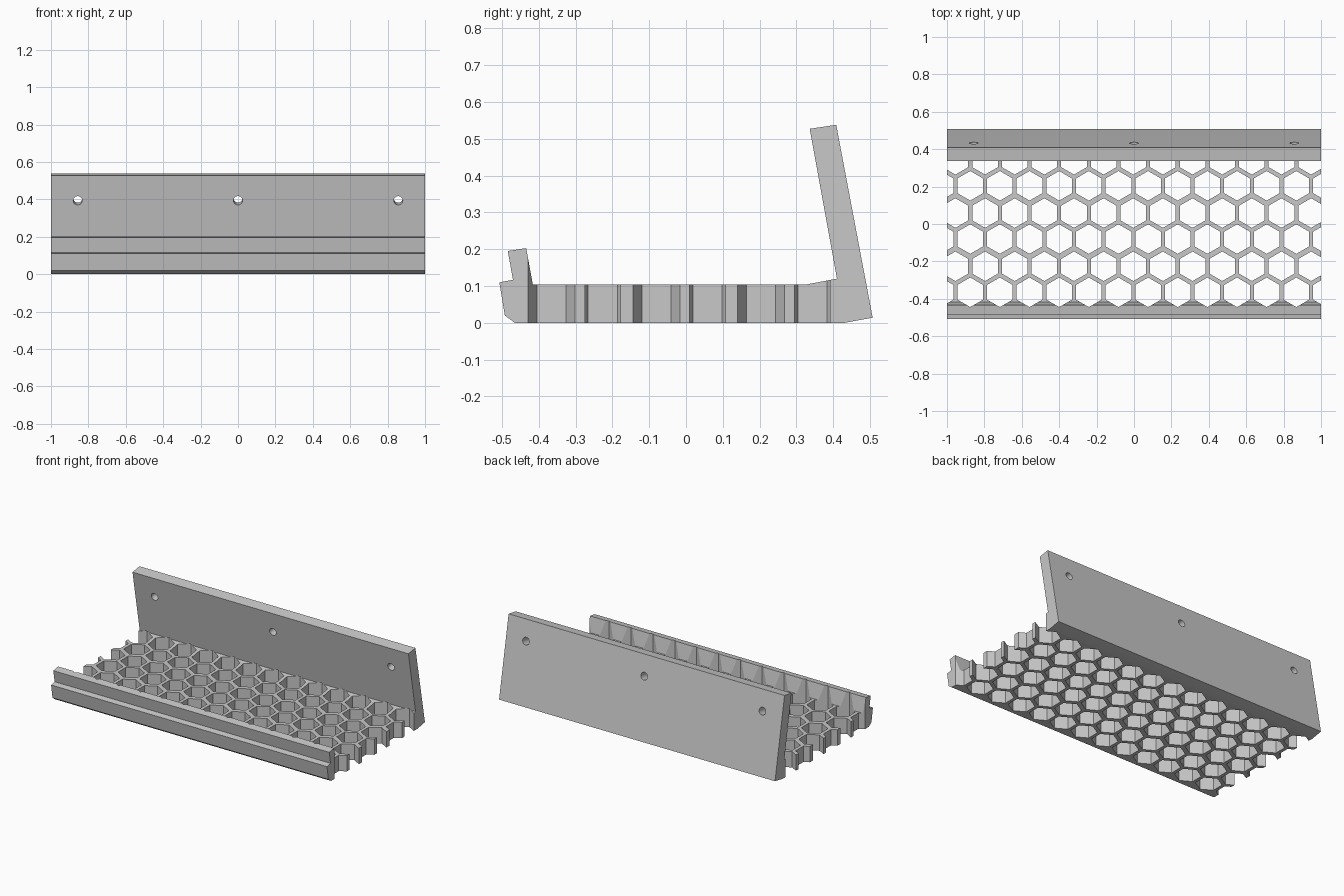
import bpy, bmesh, math

cube = bpy.data.objects.get("Cube")
if cube:
    bpy.data.objects.remove(cube, do_unlink=True)

grey = bpy.data.materials.new("plain_grey")
grey.use_nodes = True
colour = (0.58, 0.58, 0.58, 1)
grey.diffuse_color = colour
grey.node_tree.nodes["Principled BSDF"].inputs["Base Color"].default_value = colour


def make_object(name, bm):
    bmesh.ops.recalc_face_normals(bm, faces=bm.faces)
    mesh = bpy.data.meshes.new(name)
    bm.to_mesh(mesh)
    bm.free()
    mesh.materials.append(grey)
    obj = bpy.data.objects.new(name, mesh)
    bpy.context.collection.objects.link(obj)
    return obj


def prism(bm, points, offset):
    face = bm.faces.new([bm.verts.new(p) for p in points])
    top = bmesh.ops.extrude_face_region(bm, geom=[face])["geom"]
    verts = [v for v in top if isinstance(v, bmesh.types.BMVert)]
    bmesh.ops.translate(bm, verts=verts, vec=offset)


# Shelf body: side profile with front lip and leaning back wall
profile = [(-0.465, 0), (-0.492, 0.02), (-0.507, 0.11), (-0.47, 0.117),
           (-0.484, 0.195), (-0.434, 0.203), (-0.416, 0.104), (0.325, 0.104),
           (0.41, 0.12), (0.336, 0.527), (0.408, 0.538), (0.507, 0.014), (0.43, 0)]
bm = bmesh.new()
prism(bm, [(-1, y, z) for y, z in profile], (2, 0, 0))
shelf = make_object("shelf_body", bm)

# Honeycomb cutter: six staggered rows of hexagonal prisms,
# the first row tall enough to scoop the back of the lip
pitch, radius = 0.1585, 0.079
pair_step, stagger_step = 0.2846, 0.139
bm = bmesh.new()
for row in range(6):
    cy = -0.365 + row // 2 * pair_step + row % 2 * stagger_step
    top = 0.25 if row == 0 else 0.125
    for col in range(14):
        cx = 1.0264 - (col + row % 2 / 2) * pitch
        ring = [(cx + radius * math.sin(k * math.pi / 3),
                 cy + radius * math.cos(k * math.pi / 3), -0.05) for k in range(6)]
        prism(bm, ring, (0, 0, top + 0.05))
cutters = [make_object("honeycomb_cutter", bm)]

# Screw hole cutters, square to the back wall
for x in (-0.857, 0, 0.857):
    bpy.ops.mesh.primitive_cylinder_add(vertices=24, radius=0.024, depth=0.3,
                                        location=(x, 0.395, 0.4),
                                        rotation=(math.radians(-80), 0, 0))
    hole = bpy.context.object
    hole.name = "screw_hole_cutter"
    hole.data.materials.append(grey)
    cutters.append(hole)

# Cut everything, then bake the result and drop the cutters
for cutter in cutters:
    cutter.hide_render = True
    mod = shelf.modifiers.new("cut", 'BOOLEAN')
    mod.operation = 'DIFFERENCE'
    mod.solver = 'EXACT'
    mod.object = cutter
bpy.context.view_layer.update()
graph = bpy.context.evaluated_depsgraph_get()
baked = bpy.data.meshes.new_from_object(shelf.evaluated_get(graph))
shelf.modifiers.clear()
shelf.data = baked
for cutter in cutters:
    bpy.data.objects.remove(cutter, do_unlink=True)

# Crisp edges, smooth screw holes
bpy.ops.object.select_all(action='DESELECT')
shelf.select_set(True)
bpy.context.view_layer.objects.active = shelf
bpy.ops.object.shade_smooth_by_angle(angle=math.radians(20))
